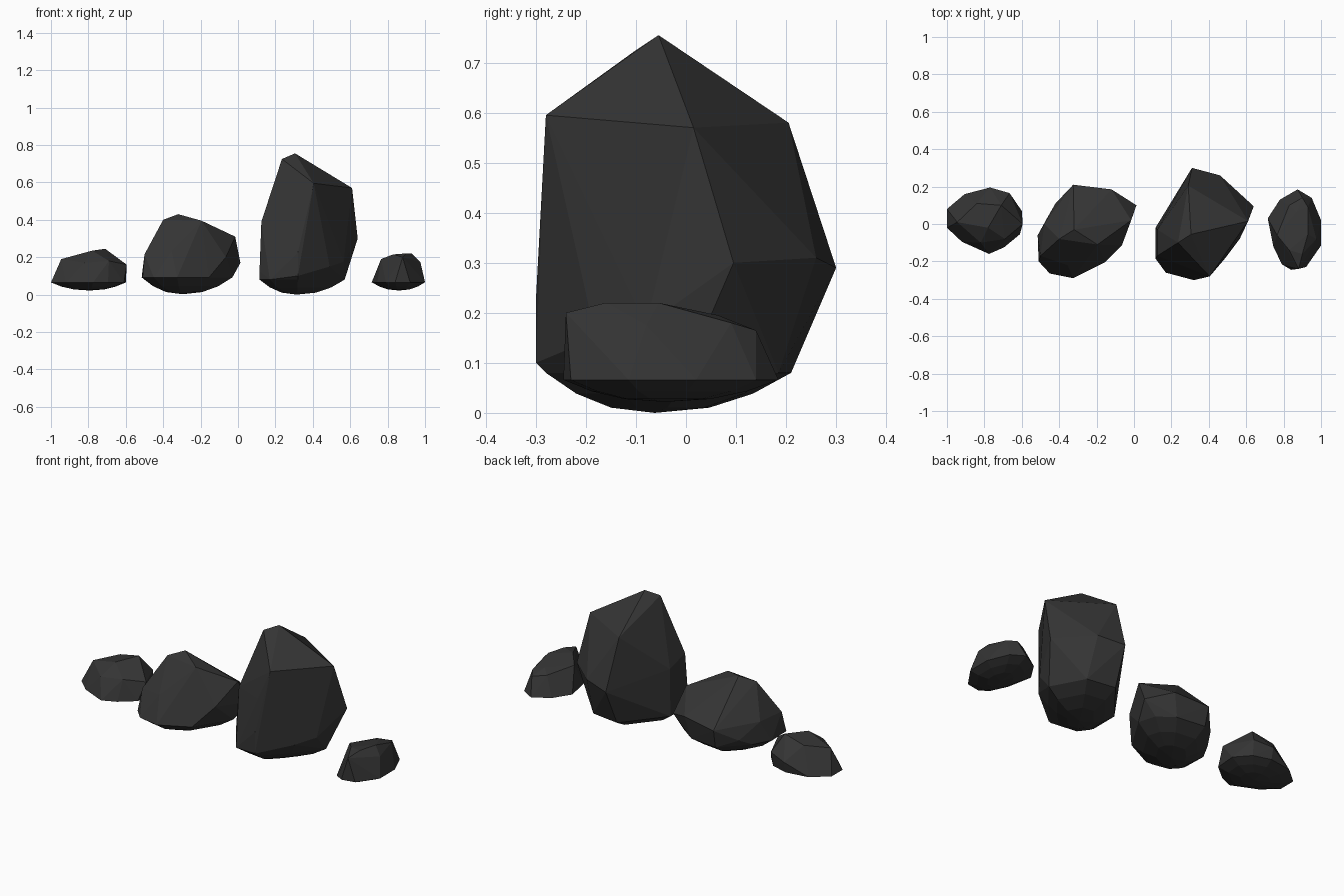
import bpy, bmesh

stone = bpy.data.materials.new("dark_stone")
stone.diffuse_color = (0.035, 0.035, 0.035, 1)


def rock(name, rim, rim_z, base_z, upper):
    """Faceted boulder: hull of a base rim, a shrunken underside and upper corners."""
    cx = sum(p[0] for p in rim) / len(rim)
    cy = sum(p[1] for p in rim) / len(rim)
    pts = [(x, y, rim_z) for x, y in rim] + list(upper)
    # underside tapers inward in two steps
    for scale, t in ((0.72, 0.48), (0.4, 0.13)):
        z = base_z + (rim_z - base_z) * t
        pts += [(cx + (x - cx) * scale, cy + (y - cy) * scale, z) for x, y in rim]
    pts.append((cx, cy, base_z))
    bm = bmesh.new()
    for p in pts:
        bm.verts.new(p)
    res = bmesh.ops.convex_hull(bm, input=bm.verts[:])
    loose = {g for g in res["geom_interior"] + res["geom_unused"]
             if isinstance(g, bmesh.types.BMVert)}
    bmesh.ops.delete(bm, geom=list(loose), context='VERTS')
    bmesh.ops.recalc_face_normals(bm, faces=bm.faces[:])
    mesh = bpy.data.meshes.new(name)
    bm.to_mesh(mesh)
    bm.free()
    mesh.materials.append(stone)
    ob = bpy.data.objects.new(name, mesh)
    bpy.context.collection.objects.link(ob)


# low flat stone on the left
rock("left_stone",
     [(-1, .08), (-.905, .16), (-.77, .18), (-.67, .15), (-.6, .07), (-.61, -.055),
      (-.695, -.125), (-.775, -.16), (-.92, -.095), (-1, -.02)], .065, .022,
     [(-.945, .01, .19), (-.84, .11, .215), (-.78, -.02, .235), (-.71, .1, .245),
      (-.595, .0, .16), (-.82, -.1, .17), (-.69, -.08, .18), (-.77, .195, .13),
      (-.665, .165, .15)])

# medium boulder
rock("medium_boulder",
     [(-.51, -.2), (-.45, -.265), (-.325, -.29), (-.155, -.205), (-.03, .0),
      (-.06, .1), (-.15, .165), (-.32, .185), (-.46, .04), (-.515, -.06)], .092, .002,
     [(-.5, -.17, .215), (-.48, .0, .215), (-.4, -.08, .4), (-.32, -.03, .43),
      (-.195, -.11, .395), (-.015, .02, .31), (.013, .1, .17), (-.325, .21, .2),
      (-.12, .185, .22), (-.355, -.22, .235), (-.065, -.115, .2), (-.42, .11, .13)])

# tall boulder
rock("tall_boulder",
     [(.115, -.185), (.17, -.26), (.32, -.28), (.45, -.15), (.57, .0),
      (.47, .185), (.3, .21), (.115, -.02)], .08, .0,
     [(.305, -.055, .755), (.235, -.1, .725), (.405, -.28, .595), (.61, .015, .57),
      (.64, .095, .3), (.29, .205, .58), (.31, .3, .29), (.46, .26, .31),
      (.32, -.275, .41), (.32, -.3, .1), (.32, -.3, .225), (.125, -.17, .39),
      (.115, -.185, .125), (.125, -.03, .35), (.565, -.08, .175), (.49, -.18, .15)])

# small narrow stone on the right
rock("right_stone",
     [(.715, .03), (.78, .13), (.875, .185), (.95, .14), (1, .02), (1, -.115),
      (.92, -.23), (.84, -.245), (.79, -.215), (.745, -.12)], .066, .022,
     [(.765, -.06, .19), (.83, -.14, .215), (.9, -.16, .22), (.93, -.055, .22),
      (.975, -.08, .175), (.88, -.24, .2), (.87, .065, .195), (.9, .14, .165),
      (.93, .09, .18), (.83, .1, .175)])
